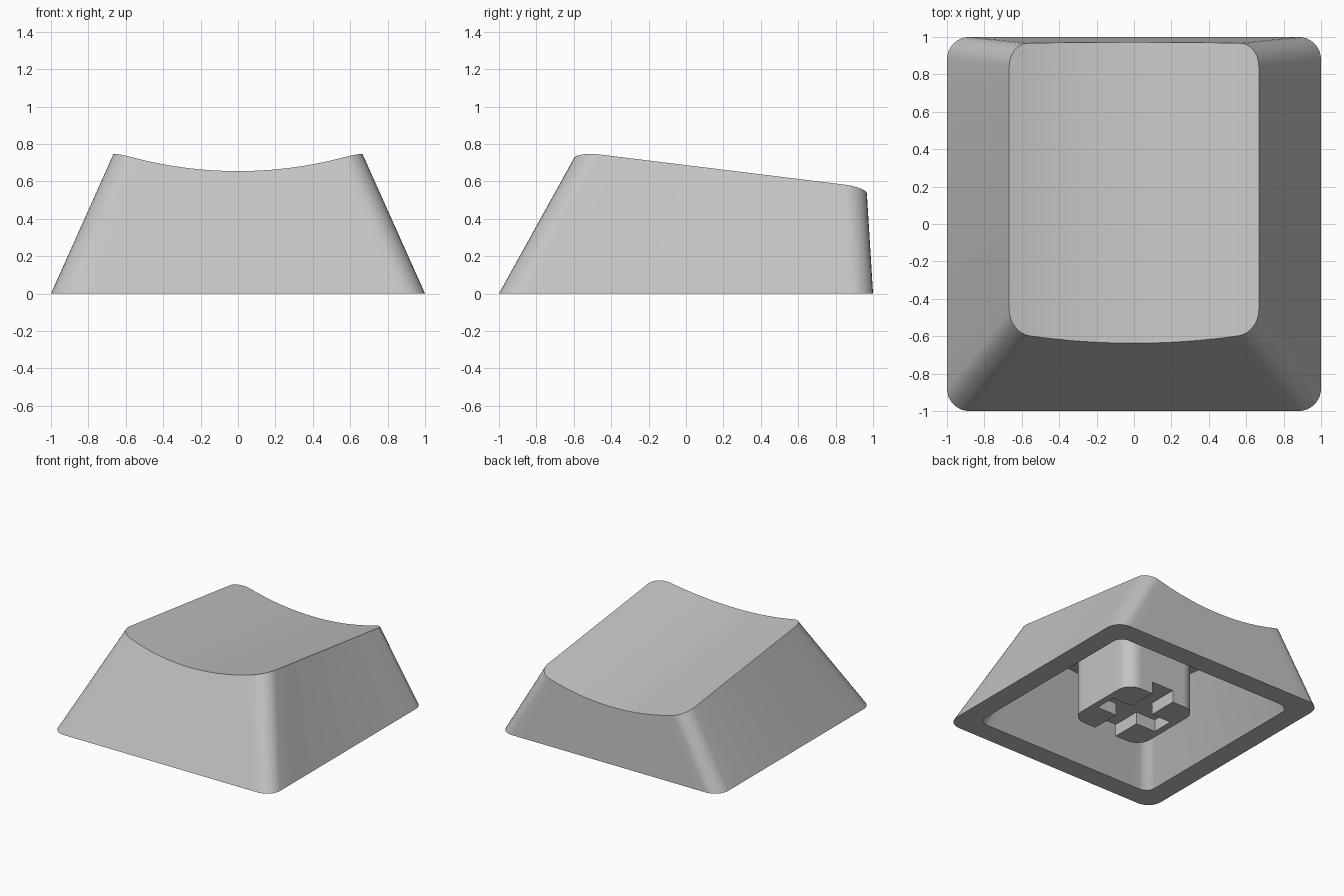
import bpy, bmesh, math
from mathutils import Vector

cube = bpy.data.objects.get("Cube")
if cube:
    bpy.data.objects.remove(cube, do_unlink=True)

ARC, FRONT, SIDE = 8, 20, 10      # segments per corner, front edge and side edge
DISH_RADIUS = 2.07

grey = bpy.data.materials.new("grey_plastic")
grey.use_nodes = True
grey.diffuse_color = (0.55, 0.55, 0.55, 1)
grey.node_tree.nodes["Principled BSDF"].inputs["Base Color"].default_value = grey.diffuse_color


def dish(x, y):
    """Height of the sloped, cylindrically scooped top."""
    return 0.655 - 0.123 * (y + 0.635) + DISH_RADIUS - math.sqrt(DISH_RADIUS ** 2 - x * x)


def half_ring(hx, y, r, inward):
    """Rounded edge from left to right along the front or back."""
    arc = []
    for i in range(ARC + 1):
        a = i / ARC * math.pi / 2
        arc.append((-hx + r - r * math.cos(a), y + inward * r * (1 - math.sin(a))))
    span = 2 * (hx - r)
    middle = [(-hx + r + span * i / FRONT, y) for i in range(1, FRONT)]
    return arc + middle + [(-px, py) for px, py in reversed(arc)]


def ring(hx, y0, y1, r):
    """Rounded rectangle: front, right side, back, left side."""
    front, back = half_ring(hx, y0, r, 1), half_ring(hx, y1, r, -1)
    length = y1 - y0 - 2 * r
    right = [(hx, y0 + r + length * i / SIDE) for i in range(1, SIDE)]
    left = [(-px, py) for px, py in reversed(right)]
    return front + right + back[::-1] + left


def loft(bm, low, high, drop):
    """Walls from the base ring up to the dished surface, closed by a cap."""
    bottom, top = [], []
    hx = max(p[0] for p in high)
    for (bx, by), (tx, ty) in zip(low, high):
        base, tip = Vector((bx, by, 0)), Vector((tx, ty, dish(hx, ty) - drop))
        lo, hi = 0.0, 1.0
        for _ in range(30):
            t = (lo + hi) / 2
            p = base.lerp(tip, t)
            if p.z < dish(p.x, p.y) - drop:
                lo = t
            else:
                hi = t
        bottom.append(bm.verts.new(base))
        top.append(bm.verts.new(base.lerp(tip, hi)))
    bridge(bm, bottom, top)
    # Cap made of strips running front to back
    n = 2 * ARC + FRONT + 1
    m = SIDE - 1
    front, right = top[:n], top[n:n + m]
    back, left = top[n + m:2 * n + m][::-1], top[2 * n + m:]
    for i in range(n - 1):
        face = [front[i], front[i + 1]]
        face += right if i == n - 2 else []
        face += [back[i + 1], back[i]]
        face += left if i == 0 else []
        bm.faces.new(face)
    return bottom


def bridge(bm, a, b):
    for i in range(len(a)):
        j = (i + 1) % len(a)
        bm.faces.new((a[i], a[j], b[j], b[i]))


def finish(bm, name):
    bmesh.ops.recalc_face_normals(bm, faces=bm.faces)
    mesh = bpy.data.meshes.new(name)
    bm.to_mesh(mesh)
    bm.free()
    mesh.materials.append(grey)
    obj = bpy.data.objects.new(name, mesh)
    bpy.context.collection.objects.link(obj)
    return obj


def smooth(obj):
    bpy.ops.object.select_all(action='DESELECT')
    obj.select_set(True)
    bpy.context.view_layer.objects.active = obj
    bpy.ops.object.shade_smooth_by_angle(angle=math.radians(30))


# Hollow cap: outer skin, inner cavity and the flat rim joining them
bm = bmesh.new()
outer = loft(bm, ring(1, -1, 1, 0.12), ring(0.667, -0.58, 0.965, 0.12), 0)
inner = loft(bm, ring(0.83, -0.83, 0.83, 0.08), ring(0.56, -0.5, 0.81, 0.08), 0.085)
bridge(bm, outer, inner)
smooth(finish(bm, "cap_shell"))

# Stem reaching from the base into the ceiling
bm = bmesh.new()
square = ring(0.335, -0.335, 0.335, 0.12)
bm.faces.new(loft(bm, square, square, 0.04))
stem = finish(bm, "stem")

# Cross-shaped socket cut in the underside of the stem
bpy.context.view_layer.objects.active = stem
for sx, sy in ((0.56, 0.18), (0.2, 0.8)):
    bpy.ops.mesh.primitive_cube_add(size=1)
    cutter = bpy.context.object
    cutter.name = "socket_cutter"
    cutter.hide_render = True
    cutter.scale = (sx, sy, 0.2)
    bpy.context.view_layer.update()
    cut = stem.modifiers.new("socket", 'BOOLEAN')
    cut.operation = 'DIFFERENCE'
    cut.solver = 'EXACT'
    cut.object = cutter
    bpy.context.view_layer.objects.active = stem
    bpy.ops.object.modifier_apply(modifier=cut.name)
    bpy.data.objects.remove(cutter, do_unlink=True)
smooth(stem)
